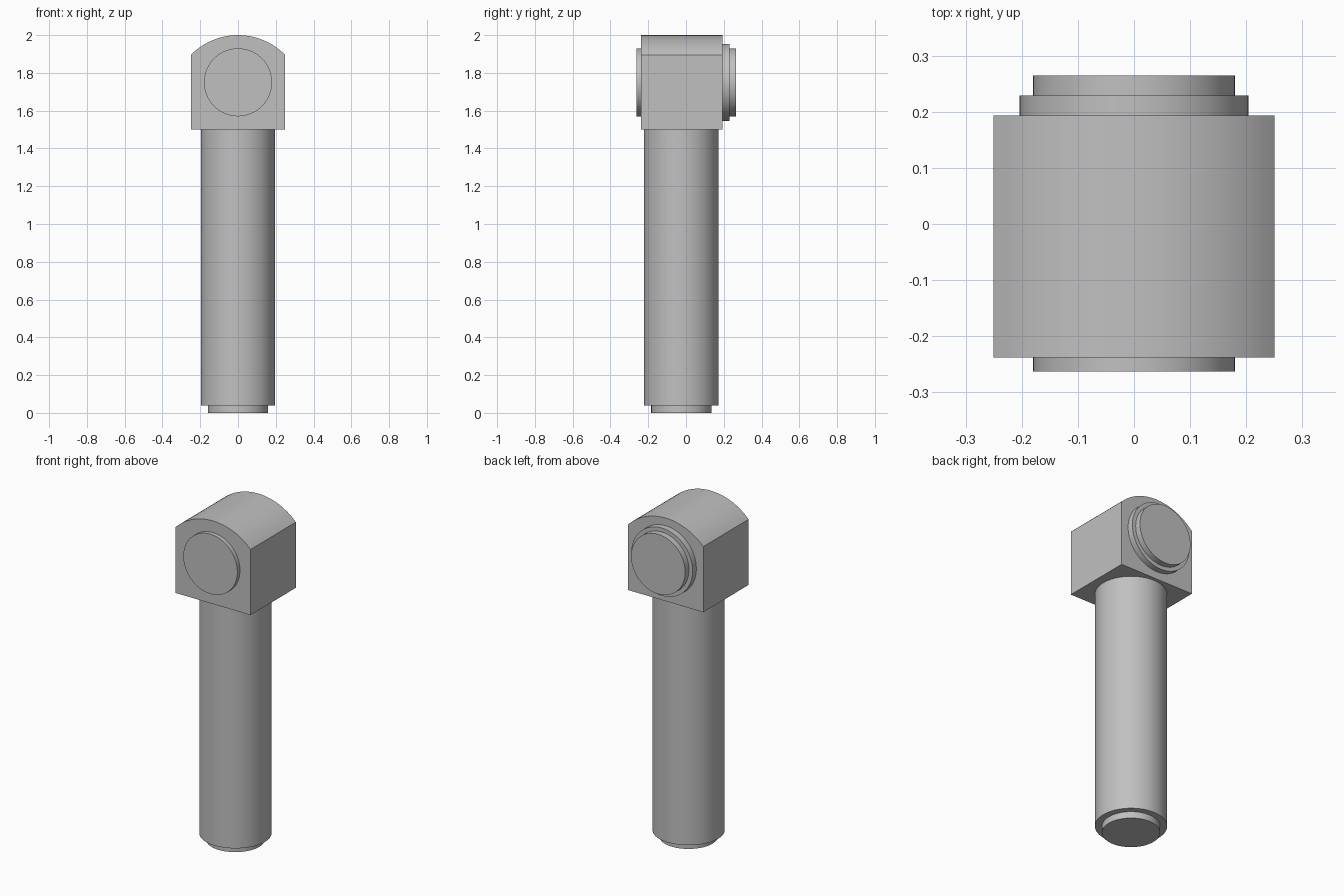
import bpy, bmesh, math
from mathutils import Matrix

cube = bpy.data.objects.get("Cube")
if cube:
    bpy.data.objects.remove(cube, do_unlink=True)

grey = bpy.data.materials.new("plain grey")
grey.use_nodes = True
colour = (0.53, 0.53, 0.53, 1)
grey.diffuse_color = colour
grey.node_tree.nodes["Principled BSDF"].inputs["Base Color"].default_value = colour

AXIS_Y = -0.025   # shaft centre line
HEAD_Z = 1.75     # height of the cross pin


def finish(bm, name):
    bmesh.ops.recalc_face_normals(bm, faces=bm.faces)
    mesh = bpy.data.meshes.new(name)
    bm.to_mesh(mesh)
    bm.free()
    mesh.materials.append(grey)
    obj = bpy.data.objects.new(name, mesh)
    bpy.context.collection.objects.link(obj)
    bpy.ops.object.select_all(action="DESELECT")
    obj.select_set(True)
    bpy.context.view_layer.objects.active = obj
    bpy.ops.object.shade_smooth_by_angle(angle=math.radians(30))


def cylinder(name, radius, start, end, along_y=False):
    """Cylinder from start to end, upright or lying along y."""
    mid = (start + end) / 2
    if along_y:
        place = Matrix.Translation((0, mid, HEAD_Z)) @ Matrix.Rotation(math.pi / 2, 4, "X")
    else:
        place = Matrix.Translation((0, AXIS_Y, mid))
    bm = bmesh.new()
    bmesh.ops.create_cone(bm, cap_ends=True, segments=64, radius1=radius,
                          radius2=radius, depth=end - start, matrix=place)
    finish(bm, name)


# Upright shaft and its narrower foot
cylinder("shaft", 0.197, 0.04, 1.5)
cylinder("shaft_foot", 0.159, 0, 0.04)

# Head block with an arched top, extruded front to back
half, front, back, arc_radius = 0.25, -0.238, 0.193, 0.35
sweep = math.asin(half / arc_radius)
profile = [(-half, 1.5), (half, 1.5)]
for i in range(25):
    a = sweep * (1 - i / 12)
    profile.append((arc_radius * math.sin(a), 2 - arc_radius * (1 - math.cos(a))))
bm = bmesh.new()
face = bm.faces.new([bm.verts.new((x, front, z)) for x, z in profile])
moved = bmesh.ops.extrude_face_region(bm, geom=[face], use_keep_orig=True)["geom"]
bmesh.ops.translate(bm, vec=(0, back - front, 0),
                    verts=[v for v in moved if isinstance(v, bmesh.types.BMVert)])
finish(bm, "head_block")

# Round bosses on the front and back of the head
cylinder("front_boss", 0.18, -0.263, front, along_y=True)
cylinder("back_flange", 0.204, back, 0.229, along_y=True)
cylinder("back_boss", 0.18, 0.229, 0.265, along_y=True)
